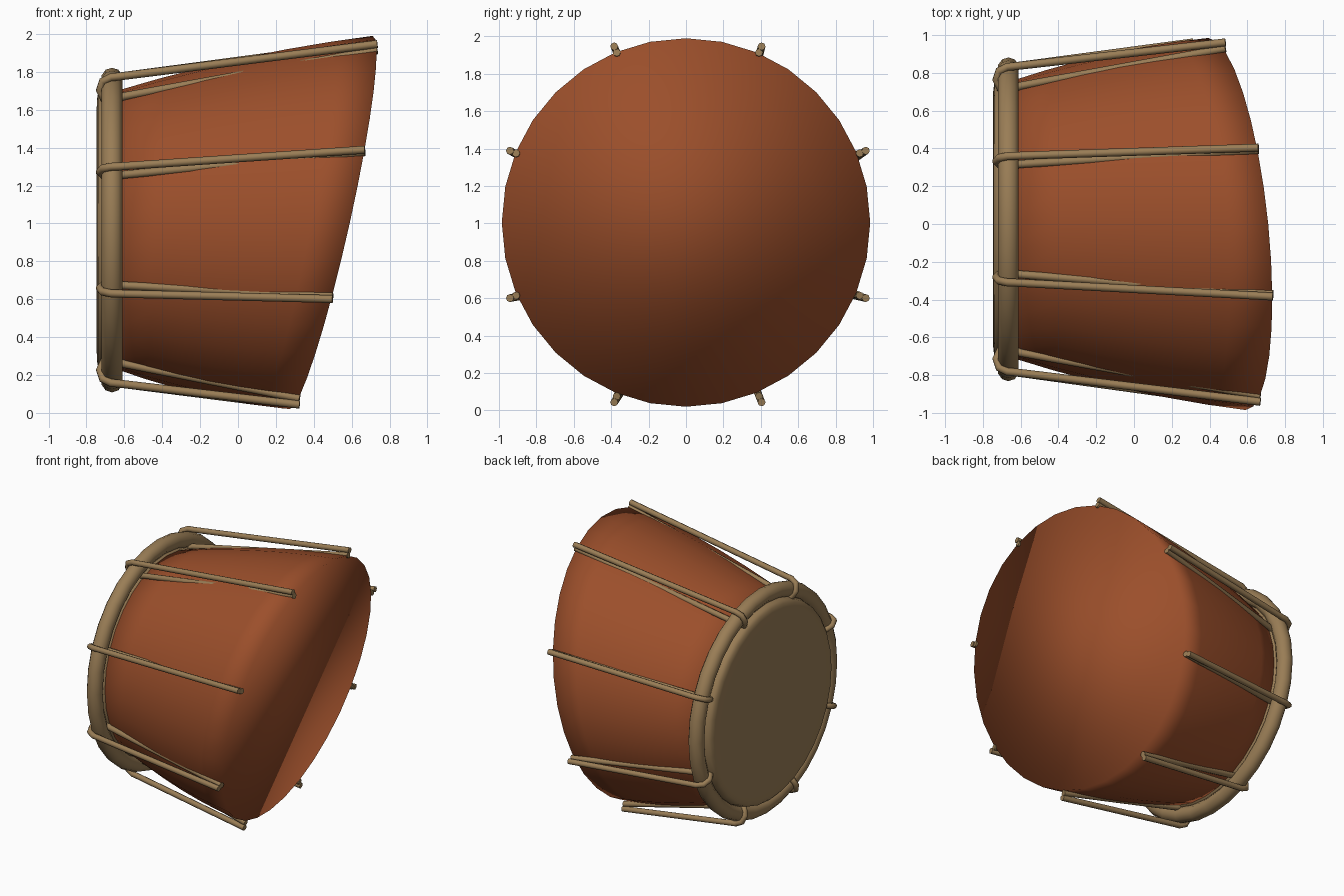
import bpy, bmesh, math
from mathutils import Vector

if "Cube" in bpy.data.objects:
    bpy.data.objects.remove(bpy.data.objects["Cube"])

SIDES = 32
CY, CZ = 0.025, 0.965          # centre of the drum head
EY, EZ = 0.0, 1.005            # centre of the slanted end


def material(name, rgb):
    m = bpy.data.materials.new(name)
    m.diffuse_color = (*rgb, 1)
    m.use_nodes = True
    m.node_tree.nodes["Principled BSDF"].inputs["Base Color"].default_value = m.diffuse_color
    return m


wood = material("red brown wood", (0.33, 0.078, 0.024))
hide = material("tan hide", (0.32, 0.205, 0.092))


def end_x(dy, dz):
    """x of the slanted cut plane at an offset from the end centre."""
    return 0.492 + 0.222 * dz - 0.10 * dy


def loft(name, rings, mat):
    """Skin a list of vertex rings and close both ends."""
    bm = bmesh.new()
    loops = [[bm.verts.new(p) for p in ring] for ring in rings]
    for a, b in zip(loops, loops[1:]):
        for i in range(len(a)):
            j = (i + 1) % len(a)
            bm.faces.new((a[i], a[j], b[j], b[i]))
    bm.faces.new(loops[0])
    bm.faces.new(loops[-1])
    bmesh.ops.recalc_face_normals(bm, faces=bm.faces)
    for f in bm.faces:
        f.smooth = True
    me = bpy.data.meshes.new(name)
    bm.to_mesh(me)
    bm.free()
    me.materials.append(mat)
    ob = bpy.data.objects.new(name, me)
    bpy.context.collection.objects.link(ob)
    return ob


angles = [2 * math.pi * i / SIDES for i in range(SIDES)]

# Barrel shell: round head end lofted to the slanted cut end, slightly bulged
rings = []
for k in range(7):
    t = k / 6
    bulge = 0.03 * 4 * t * (1 - t)
    r = 0.735 + 0.25 * t + bulge
    ring = []
    for a in angles:
        dy, dz = math.sin(a), math.cos(a)
        x = -0.64 + (end_x(dy * 0.985, dz * 0.985) + 0.64) * t
        ring.append((x, CY + (EY - CY) * t + r * dy, CZ + (EZ - CZ) * t + r * dz))
    rings.append(ring)
loft("drum_shell", rings, wood)

# Drum head: shallow disc with a rounded edge
profile = [(-0.62, 0.75), (-0.69, 0.75), (-0.722, 0.74), (-0.738, 0.722),
           (-0.745, 0.69), (-0.746, 0.62)]
loft("drum_head", [[(x, CY + r * math.sin(a), CZ + r * math.cos(a)) for a in angles]
                   for x, r in profile], hide)

# Tension ring around the head
bpy.ops.mesh.primitive_torus_add(major_segments=SIDES, minor_segments=10,
                                 major_radius=0.80, minor_radius=0.057,
                                 location=(-0.665, CY, CZ),
                                 rotation=(0, math.pi / 2, 0))
hoop = bpy.context.object
hoop.name = "tension_ring"
hoop.data.materials.append(hide)
bpy.ops.object.shade_smooth()

# Rope hairpins: along the shell, around the ring and back again
wrap = [(-0.60, 0.765), (-0.66, 0.737), (-0.71, 0.752), (-0.73, 0.80),
        (-0.715, 0.85), (-0.67, 0.873), (-0.63, 0.877)]
for n in range(8):
    a = math.radians(22.5 + 45 * n)
    s, c = math.sin(a), math.cos(a)
    ex = end_x(s, c)
    pts = [Vector((ex, EY + 0.01 + 0.995 * s, EZ - 0.01 + 0.995 * c))]
    pts += [Vector((x, CY + r * s, CZ + r * c)) for x, r in wrap]
    pts.append(Vector((ex, EY + 0.01 + 1.03 * s, EZ - 0.01 + 1.03 * c)))
    cu = bpy.data.curves.new("rope", 'CURVE')
    cu.dimensions = '3D'
    cu.bevel_depth = 0.021
    cu.bevel_resolution = 2
    cu.use_fill_caps = True
    sp = cu.splines.new('POLY')
    sp.points.add(len(pts) - 1)
    for p, v in zip(sp.points, pts):
        p.co = (*v, 1)
    cu.materials.append(hide)
    ob = bpy.data.objects.new(f"rope_{n + 1}", cu)
    bpy.context.collection.objects.link(ob)
    bpy.ops.object.select_all(action='DESELECT')
    ob.select_set(True)
    bpy.context.view_layer.objects.active = ob
    bpy.ops.object.convert(target='MESH')
    bpy.ops.object.shade_smooth_by_angle(angle=math.radians(60))
